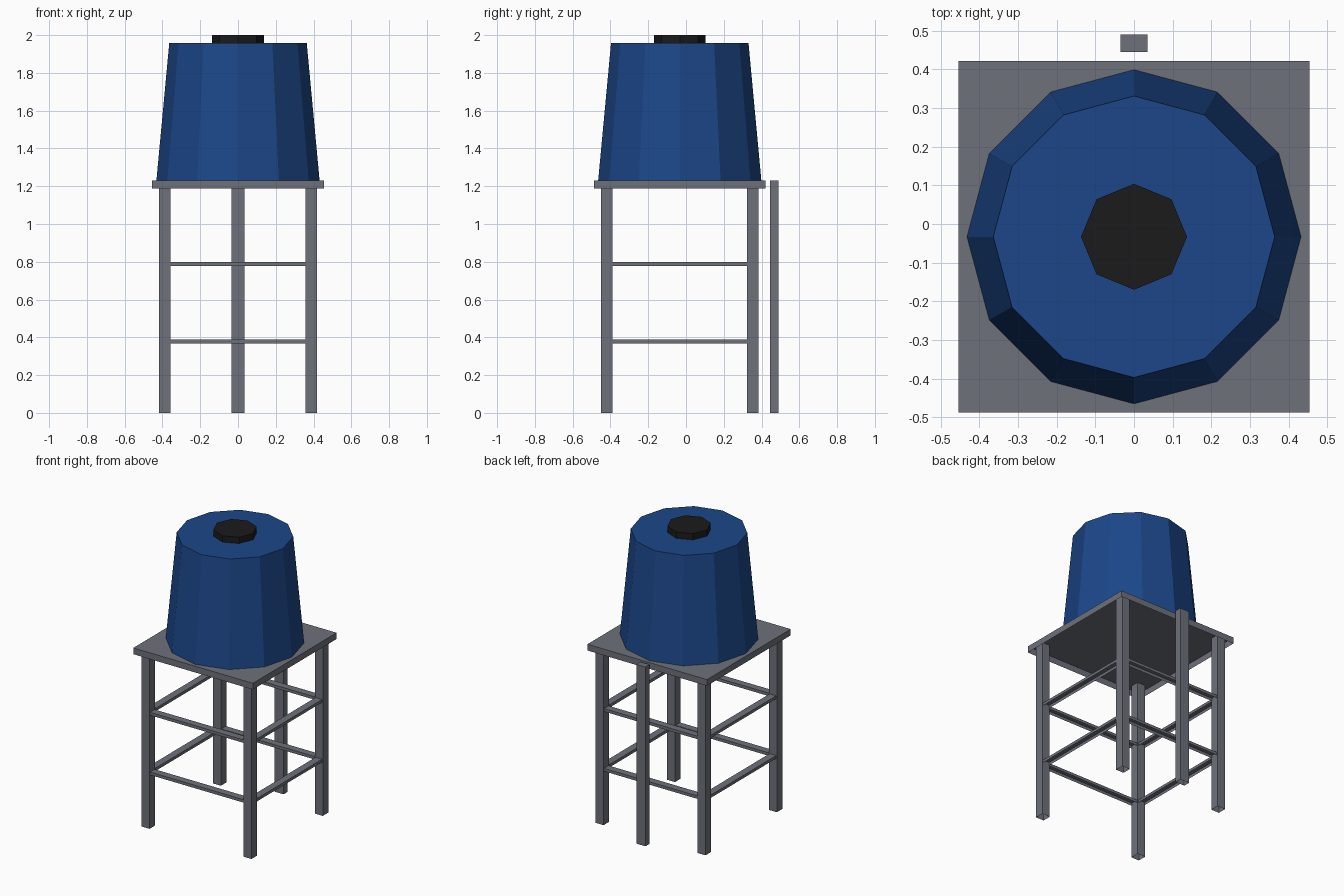
import bpy
import bmesh
from mathutils import Matrix, Vector

if "Cube" in bpy.data.objects:
    bpy.data.objects.remove(bpy.data.objects["Cube"])

CY = -0.033  # centre of the tower in y; the standpipe sits behind it
UP, DOWN = (0, 0, 1), (0, 0, -1)


def material(name, rgb):
    m = bpy.data.materials.new(name)
    m.diffuse_color = (*rgb, 1)
    m.use_nodes = True
    m.node_tree.nodes["Principled BSDF"].inputs["Base Color"].default_value = m.diffuse_color
    return m


BLUE = material("tank blue", (0.0115, 0.062, 0.25))
GREY = material("steel grey", (0.157, 0.166, 0.198))
BLACK = material("lid black", (0.0105, 0.0105, 0.0105))


def finish(bm, name, mat, open_dirs=()):
    # Remove the hidden faces that point along the open directions
    bm.normal_update()
    gone = [f for f in bm.faces if any(f.normal.dot(Vector(d)) > 0.9 for d in open_dirs)]
    bmesh.ops.delete(bm, geom=gone, context='FACES_ONLY')
    mesh = bpy.data.meshes.new(name)
    bm.to_mesh(mesh)
    bm.free()
    mesh.materials.append(mat)
    obj = bpy.data.objects.new(name, mesh)
    bpy.context.collection.objects.link(obj)
    return obj


def box(name, centre, size, mat=GREY, open_dirs=()):
    bm = bmesh.new()
    bmesh.ops.create_cube(bm, size=1, matrix=Matrix.Translation(centre) @ Matrix.Diagonal((*size, 1)))
    return finish(bm, name, mat, open_dirs)


def drum(name, sides, r_low, r_high, z_low, z_high, mat):
    bm = bmesh.new()
    bmesh.ops.create_cone(bm, cap_ends=True, segments=sides, radius1=r_low, radius2=r_high,
                          depth=z_high - z_low,
                          matrix=Matrix.Translation((0, CY, (z_low + z_high) / 2)))
    return finish(bm, name, mat, [DOWN])


# Tank and lid
drum("tank", 12, 0.432, 0.364, 1.23, 1.957, BLUE)
drum("lid", 8, 0.137, 0.137, 1.957, 2.0, BLACK)

# Platform, a tray open underneath
box("platform", (0, CY, 1.2085), (0.908, 0.908, 0.043), open_dirs=[DOWN])

# Legs and the rails between them
R = 0.387
for sx, x_name in ((-1, "left"), (1, "right")):
    for sy, y_name in ((-1, "front"), (1, "back")):
        box(f"{y_name}_{x_name}_leg", (sx * R, CY + sy * R, 0.615), (0.06, 0.06, 1.23),
            open_dirs=[UP, DOWN])

SPAN, DEPTH = 2 * R - 0.06, 0.05
for level, z in (("lower", 0.378), ("upper", 0.788)):
    for s, x_name, y_name in ((-1, "left", "front"), (1, "right", "back")):
        box(f"{level}_{y_name}_rail", (0, CY + s * R, z), (SPAN, DEPTH, 0.02),
            open_dirs=[DOWN, (1, 0, 0), (-1, 0, 0)])
        box(f"{level}_{x_name}_rail", (s * R, CY, z), (DEPTH, SPAN, 0.02),
            open_dirs=[DOWN, (0, 1, 0), (0, -1, 0)])

# Standpipe behind the tower
box("standpipe", (0, 0.467, 0.615), (0.07, 0.045, 1.23), open_dirs=[DOWN])
